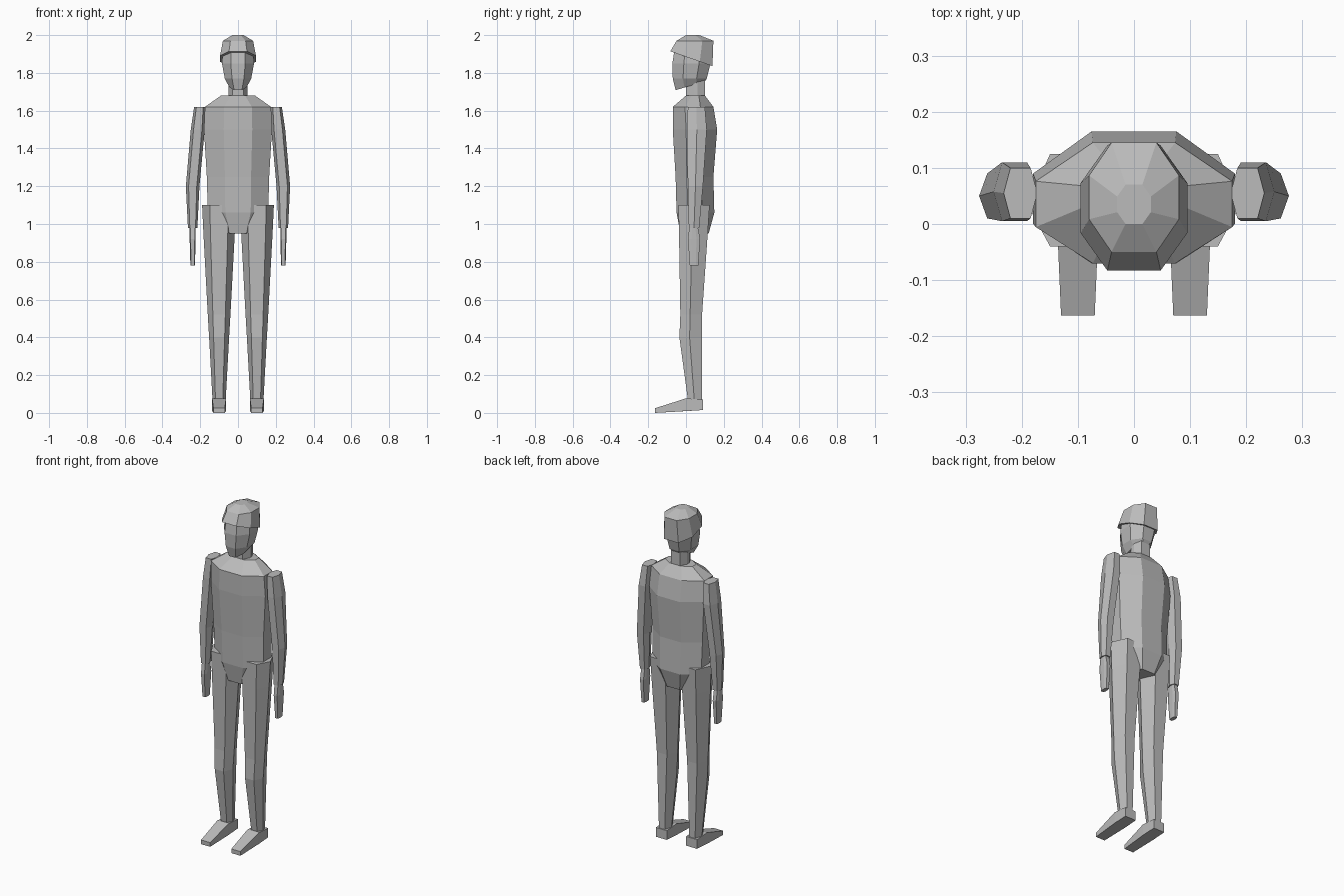
import bpy, bmesh

cube = bpy.data.objects.get("Cube")
if cube:
    bpy.data.objects.remove(cube, do_unlink=True)

grey = bpy.data.materials.new("plain grey")
grey.use_nodes = True
tone = (0.5, 0.5, 0.5, 1)
grey.diffuse_color = tone
grey.node_tree.nodes["Principled BSDF"].inputs["Base Color"].default_value = tone


def blend(start, end, amount):
    return start + (end - start) * amount


def finish(name, bm, mirror):
    """Turn the mesh into a flat-shaded object, mirrored when paired."""
    bmesh.ops.remove_doubles(bm, verts=bm.verts, dist=0.001)
    bmesh.ops.recalc_face_normals(bm, faces=bm.faces)
    mesh = bpy.data.meshes.new(name)
    bm.to_mesh(mesh)
    bm.free()
    mesh.materials.append(grey)
    part = bpy.data.objects.new(name, mesh)
    bpy.context.collection.objects.link(part)
    if mirror:
        modifier = part.modifiers.new("mirror", "MIRROR")
        modifier.use_axis[0] = True


def section(bm, height, half_width, front, back, centre, flat, sides, lean):
    """Faceted section: flat front and back panels joined by side corners."""
    panel = half_width * flat
    right = [(panel, front)]
    right += [(half_width, blend(front, back, side)) for side in sides]
    right += [(panel, back)]
    left = [(-x, y) for x, y in reversed(right)]
    return [bm.verts.new((centre + x, y, height + lean * y)) for x, y in right + left]


def loft(name, levels, flat, sides, centre=lambda height: 0, lean=0, mirror=False):
    """Skin sections given as height, half width, front and back.

    Lean tilts the lowest section along the depth."""
    bm = bmesh.new()
    rows = []
    for level in levels:
        tilt = 0 if rows else lean
        rows.append(section(bm, *level, centre(level[0]), flat, sides, tilt))
    for lower, upper in zip(rows, rows[1:]):
        for i in range(len(lower)):
            bm.faces.new((lower[i - 1], lower[i], upper[i], upper[i - 1]))
    bm.faces.new(rows[0])
    bm.faces.new(rows[-1])
    finish(name, bm, mirror)


# Torso with sloping shoulders and tapered hips
loft("torso", [
    (0.95, 0.1, -0.03, 0.12),
    (1.06, 0.16, -0.05, 0.15),
    (1.25, 0.165, -0.055, 0.145),
    (1.5, 0.18, -0.07, 0.165),
    (1.62, 0.175, -0.07, 0.145),
    (1.68, 0.09, 0, 0.1),
], flat=0.42, sides=(0.3, 0.68))

# Neck
loft("neck", [
    (1.66, 0.05, 0, 0.1),
    (1.8, 0.05, 0, 0.1),
], flat=0.6, sides=(0.4, 0.6))

# Head, with the jaw rising to the back
loft("head", [
    (1.725, 0.045, -0.055, 0.1),
    (1.77, 0.07, -0.07, 0.11),
    (1.85, 0.085, -0.072, 0.13),
    (1.93, 0.08, -0.06, 0.13),
], flat=0.45, sides=(0.3, 0.7), lean=0.3)

# Hair cap, fringe high in front and low at the nape
loft("hair", [
    (1.885, 0.095, -0.083, 0.14),
    (1.97, 0.08, -0.05, 0.145),
    (2, 0.03, 0, 0.07),
], flat=0.5, sides=(0.3, 0.7), lean=-0.35)

# Legs
loft("leg", [
    (0.07, 0.035, 0.01, 0.085),
    (0.4, 0.053, -0.035, 0.085),
    (0.52, 0.06, -0.03, 0.085),
    (0.95, 0.083, -0.037, 0.115),
    (1.1, 0.09, -0.04, 0.125),
], flat=0.55, sides=(0.45,), centre=lambda height: 0.1, mirror=True)


# Arms hang outward from the shoulder, straight below the elbow
def arm_line(height):
    return 0.24 - 0.09 * max(height - 1.2, 0)


loft("arm", [
    (0.98, 0.025, 0.015, 0.07),
    (1.2, 0.036, 0.01, 0.09),
    (1.5, 0.037, 0.005, 0.11),
    (1.62, 0.03, 0.01, 0.1),
], flat=0.6, sides=(0.5,), centre=arm_line, mirror=True)

# Hands
loft("hand", [
    (0.78, 0.012, 0.02, 0.065),
    (0.92, 0.016, 0.01, 0.075),
    (1, 0.016, 0.02, 0.06),
], flat=0.7, sides=(0.3, 0.7), centre=arm_line, mirror=True)

# Wedge feet, hulled from toe to heel
bm = bmesh.new()
for depth, sole, top, half_width in [(-0.163, 0, 0.025, 0.03),
                                     (0, 0.01, 0.077, 0.037),
                                     (0.09, 0.015, 0.07, 0.036)]:
    for side in (-half_width, half_width):
        for height in (sole, top):
            bm.verts.new((0.1 + side, depth, height))
bmesh.ops.convex_hull(bm, input=bm.verts)
finish("foot", bm, True)
